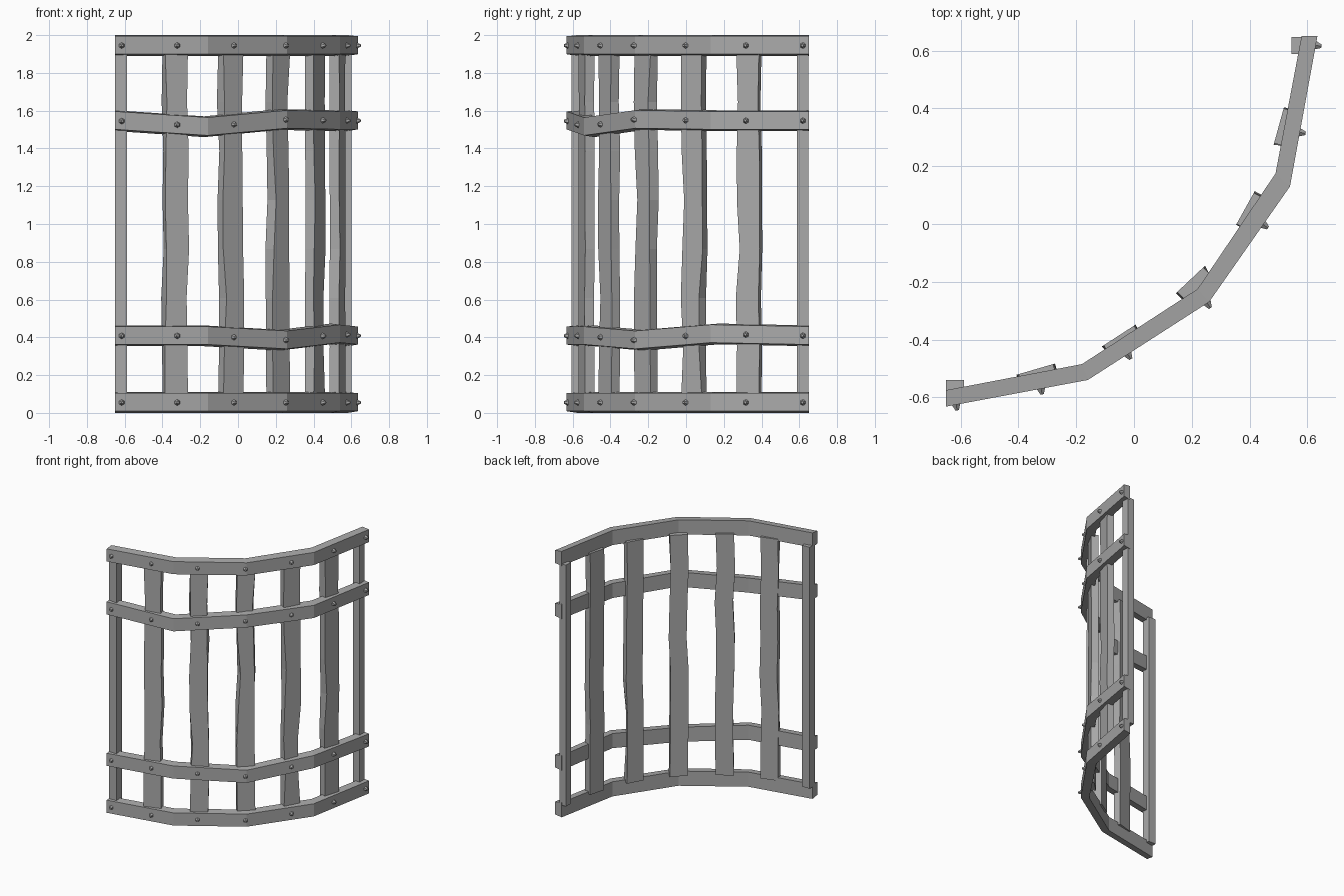
import bpy, bmesh, random
from mathutils import Vector, Matrix

random.seed(4)
cube = bpy.data.objects.get("Cube")
if cube:
    bpy.data.objects.remove(cube, do_unlink=True)

metal = bpy.data.materials.new("worn_grey")
metal.use_nodes = True
GREY = (0.4, 0.4, 0.4, 1)
metal.diffuse_color = GREY
metal.node_tree.nodes["Principled BSDF"].inputs["Base Color"].default_value = GREY


def finish(bm, name):
    bmesh.ops.recalc_face_normals(bm, faces=bm.faces)
    mesh = bpy.data.meshes.new(name)
    bm.to_mesh(mesh)
    bm.free()
    mesh.materials.append(metal)
    ob = bpy.data.objects.new(name, mesh)
    bpy.context.scene.collection.objects.link(ob)
    return ob


def loft(rings, name):
    """Skin a row of four-cornered rings and cap both ends."""
    bm = bmesh.new()
    rows = [[bm.verts.new(p) for p in ring] for ring in rings]
    for a, b in zip(rows, rows[1:]):
        for i in range(4):
            j = (i + 1) % 4
            bm.faces.new((a[i], a[j], b[j], b[i]))
    bm.faces.new(rows[0])
    bm.faces.new(rows[-1])
    return finish(bm, name)


# Plan of the curved bands: outer and inner edge
outer = [(-.65, -.632), (-.16, -.54), (.26, -.27), (.54, .13), (.635, .65)]
inner = [(-.65, -.575), (-.18, -.485), (.22, -.225), (.49, .175), (.58, .65)]

# Centre height of each band at the five plan points
bands = {
    "bottom_band": [.055] * 5,
    "lower_band": [.408, .408, .385, .418, .408],
    "upper_band": [1.547, 1.515, 1.553, 1.547, 1.547],
    "top_band": [1.945] * 5,
}
for name, heights in bands.items():
    rings = []
    for (ox, oy), (ix, iy), z in zip(outer, inner, heights):
        rings.append([(ox, oy, z - .046), (ox, oy, z + .049),
                      (ix, iy, z + .055), (ix, iy, z - .055)])
    loft(rings, name)

# Upright slats: inner edge in plan, lightly warped and chipped along their length
slats = [((-.40, -.52), (-.28, -.485)), ((-.105, -.42), (.0, -.352)),
         ((.15, -.235), (.24, -.15)), ((.355, .0), (.415, .108)),
         ((.485, .28), (.518, .40))]
BOTTOM, TOP, DEPTH = .09, 1.905, .052
for n, (a, b) in enumerate(slats):
    a, b = Vector((*a, 0)), Vector((*b, 0))
    along = (b - a).normalized()
    out = Vector((along.y, -along.x, 0)) * DEPTH
    rings = []
    steps = 7
    for k in range(steps + 1):
        z = Vector((0, 0, BOTTOM + (TOP - BOTTOM) * k / steps))
        warp = 0 if k in (0, steps) else 1
        shift = along * random.uniform(-.008, .008) * warp
        chip = [random.choice((0, 0, .014)) * warp for _ in range(2)]
        rings.append([a + shift + z, b + shift + z,
                      b + out + shift - along * chip[0] + z,
                      a + out + shift + along * chip[1] + z])
    loft(rings, f"slat_{n + 1}")

# Square posts at both ends
for name, x0, x1, y0, y1 in (("right_end_post", -.65, -.588, -.605, -.54),
                             ("left_end_post", .545, .6, .588, .648)):
    loft([[(x0, y0, z), (x1, y0, z), (x1, y1, z), (x0, y1, z)]
          for z in (BOTTOM, TOP)], name)

# Faceted rivets where each slat meets each band, given as (segment, fraction)
spots = [(0, .07), (0, .67), (1, .33), (1, .985), (2, .67), (3, .36), (3, .94)]
for name, heights in bands.items():
    bm = bmesh.new()
    for seg, t in spots:
        p, q = Vector(outer[seg]), Vector(outer[seg + 1])
        spot = p.lerp(q, t)
        d = (q - p).normalized()
        normal = Vector((d.y, -d.x, 0))
        z = heights[seg] * (1 - t) + heights[seg + 1] * t
        turn = normal.to_track_quat('Z', 'Y').to_matrix().to_4x4()
        place = Matrix.Translation(Vector((*spot, z)) + normal * .007) @ turn
        bmesh.ops.create_cone(bm, cap_ends=True, segments=6, radius1=.019,
                              radius2=.007, depth=.026, matrix=place)
    finish(bm, name.replace("band", "rivets"))
